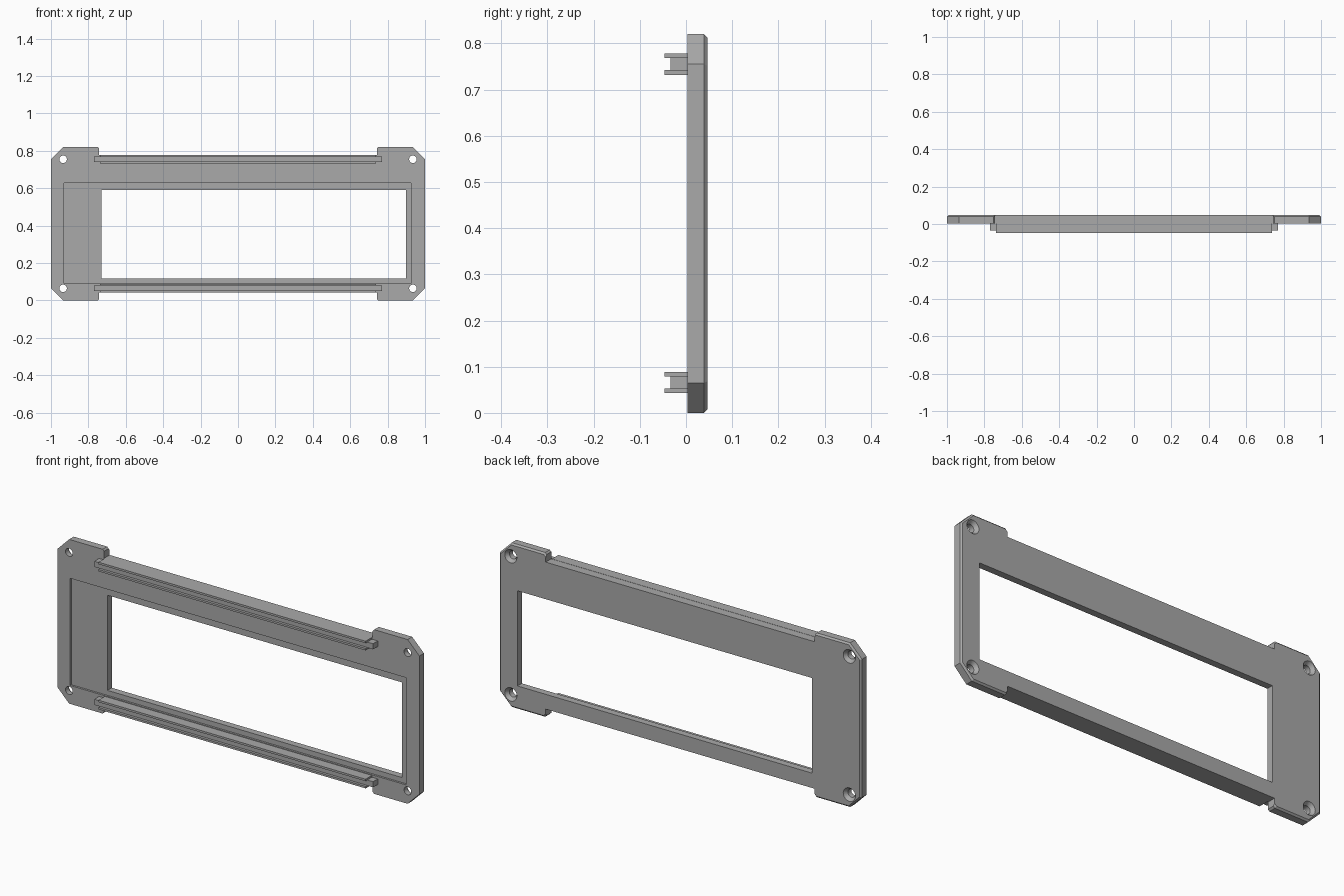
import bpy
import bmesh
from math import pi
from mathutils import Matrix

old = bpy.data.objects.get("Cube")
if old:
    bpy.data.objects.remove(old, do_unlink=True)

HEIGHT = 0.82
MID = HEIGHT / 2
FRONT, BACK = 0.003, 0.047

grey = bpy.data.materials.new("plain grey")
grey.use_nodes = True
colour = (0.4, 0.4, 0.4, 1)
grey.diffuse_color = colour
grey.node_tree.nodes["Principled BSDF"].inputs["Base Color"].default_value = colour


def finish(name, bm):
    bmesh.ops.recalc_face_normals(bm, faces=bm.faces)
    mesh = bpy.data.meshes.new(name)
    bm.to_mesh(mesh)
    bm.free()
    mesh.materials.append(grey)
    obj = bpy.data.objects.new(name, mesh)
    bpy.context.collection.objects.link(obj)
    return obj


def box(name, x0, x1, y0, y1, z0, z1):
    bm = bmesh.new()
    bmesh.ops.create_cube(bm, size=1)
    for v in bm.verts:
        v.co.x = x1 if v.co.x > 0 else x0
        v.co.y = y1 if v.co.y > 0 else y0
        v.co.z = z1 if v.co.z > 0 else z0
    return finish(name, bm)


def cone(name, x, z, y0, y1, r0, r1):
    bm = bmesh.new()
    turn = Matrix.Translation((x, (y0 + y1) / 2, z)) @ Matrix.Rotation(-pi / 2, 4, "X")
    bmesh.ops.create_cone(bm, cap_ends=True, segments=32, radius1=r0, radius2=r1,
                          depth=y1 - y0, matrix=turn)
    return finish(name, bm)


def cut(target, cutter):
    mod = target.modifiers.new("cut", "BOOLEAN")
    mod.operation = "DIFFERENCE"
    mod.solver = "EXACT"
    mod.object = cutter
    bpy.context.view_layer.objects.active = target
    bpy.ops.object.modifier_apply(modifier=mod.name)
    bpy.data.objects.remove(cutter, do_unlink=True)


# Plate: one quarter of the outline, mirrored round, with notches top and bottom
quarter = [(1, 0.345), (0.935, 0.41), (0.75, 0.41), (0.742, 0.402), (0.742, 0.367)]
upper = quarter + [(-x, z) for x, z in reversed(quarter)]
outline = upper + [(-x, -z) for x, z in upper]
bm = bmesh.new()
face = bm.faces.new([bm.verts.new((x, FRONT, MID + z)) for x, z in outline])
extruded = bmesh.ops.extrude_face_region(bm, geom=[face])["geom"]
for v in extruded:
    if isinstance(v, bmesh.types.BMVert):
        v.co.y = BACK
rim = [e for e in bm.edges if all(v.co.y > FRONT + 0.01 for v in e.verts)
       and not all(abs(v.co.x) < 0.745 for v in e.verts)]
bmesh.ops.bevel(bm, geom=rim, offset=0.008, segments=1, affect="EDGES")
plate = finish("face_plate", bm)

# Shallow front pocket, window and countersunk screw holes
cut(plate, box("pocket_cutter", -0.93, 0.925, -0.1, FRONT + 0.01, 0.092, 0.627))
cut(plate, box("window_cutter", -0.73, 0.898, -0.1, 0.1, 0.117, 0.592))
for x in (-0.935, 0.935):
    for z in (MID - 0.345, MID + 0.345):
        cut(plate, cone("hole_cutter", x, z, -0.1, 0.1, 0.02, 0.02))
        cut(plate, cone("countersink_cutter", x, z, 0.027, 0.049, 0.018, 0.035))

# Channel rails along the top and bottom of the front
for name, z in (("top", 0.755), ("bottom", 0.066)):
    box(name + "_rail_web", -0.77, 0.77, -0.034, FRONT + 0.001, z - 0.014, z + 0.014)
    for part, side in (("upper", 1), ("lower", -1)):
        lip = z + side * 0.018
        box(name + "_rail_" + part + "_lip", -0.738, 0.738, -0.047, FRONT + 0.001,
            lip - 0.005, lip + 0.005)
